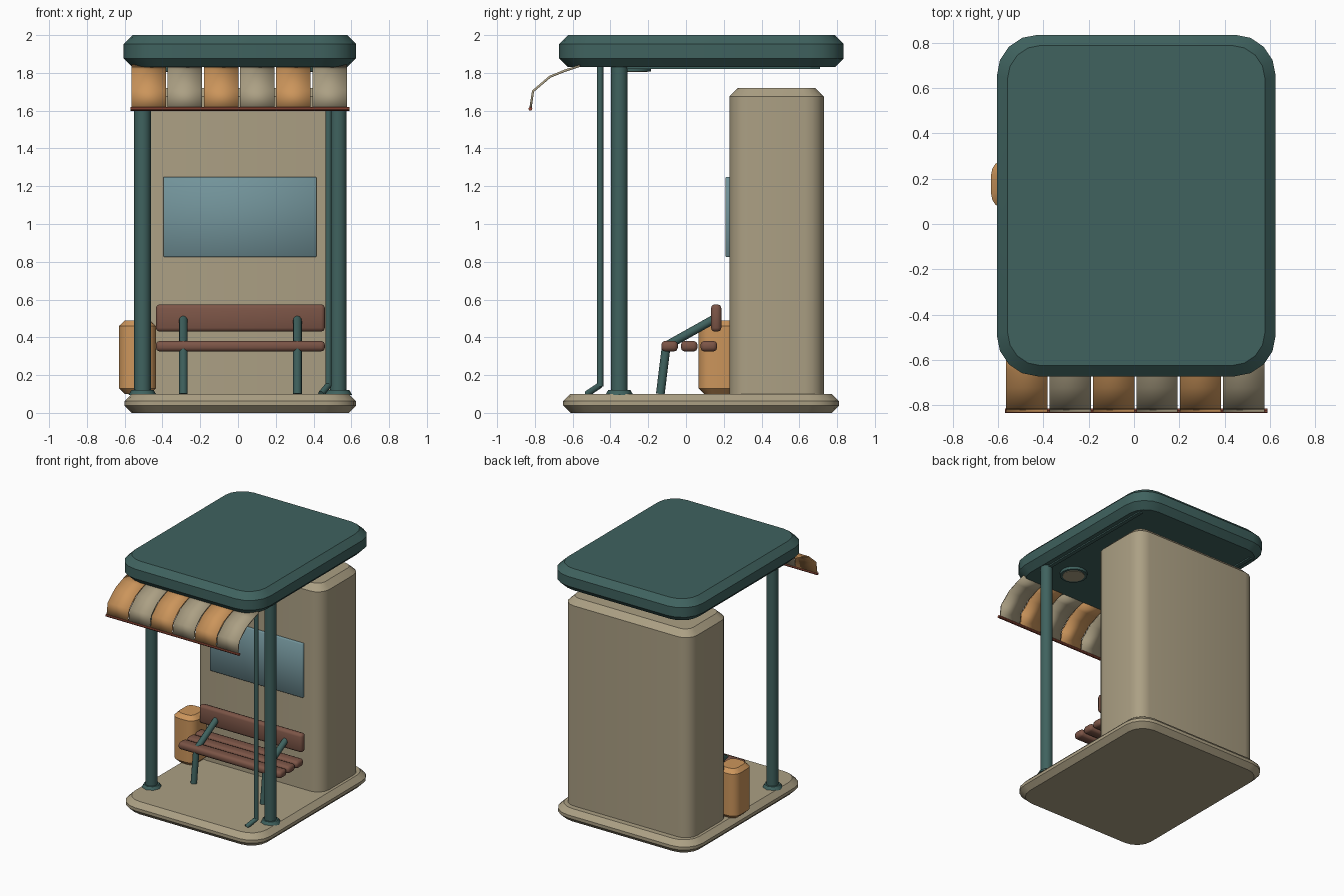
import bpy, bmesh, math
from mathutils import Vector

cube = bpy.data.objects.get("Cube")
if cube:
    bpy.data.objects.remove(cube, do_unlink=True)


def material(name, r, g, b):
    m = bpy.data.materials.new(name)
    m.use_nodes = True
    m.diffuse_color = (r, g, b, 1)
    bsdf = next(n for n in m.node_tree.nodes if n.type == 'BSDF_PRINCIPLED')
    bsdf.inputs["Base Color"].default_value = (r, g, b, 1)
    return m


TEAL = material("dark teal", .05, .122, .113)
BEIGE = material("beige", .41, .35, .23)
ORANGE = material("orange", .6, .3, .105)
BROWN = material("brown wood", .2, .09, .062)
BLUE = material("blue glass", .17, .295, .325)
RED = material("red trim", .3, .07, .04)

CX = 0.0125  # shelter centre line


def finish(name, bm, mat, angle=32):
    bmesh.ops.recalc_face_normals(bm, faces=bm.faces[:])
    mesh = bpy.data.meshes.new(name)
    bm.to_mesh(mesh)
    bm.free()
    mesh.materials.append(mat)
    mesh.shade_smooth()
    mesh.set_sharp_from_angle(angle=math.radians(angle))
    obj = bpy.data.objects.new(name, mesh)
    bpy.context.collection.objects.link(obj)
    return obj


def rounded_slab(name, xs, ys, zs, radius, edge, mat, segs=4):
    """Box with round vertical corners and chamfered top and bottom edges."""
    bm = bmesh.new()
    rings = []
    for z, inset in ((zs[0], edge), (zs[0] + edge, 0), (zs[1] - edge, 0), (zs[1], edge)):
        r = radius - inset * .7
        ring = []
        for q, (sx, sy) in enumerate(((1, 1), (0, 1), (0, 0), (1, 0))):
            cx = xs[sx] + (inset + r) * (1 - 2 * sx)
            cy = ys[sy] + (inset + r) * (1 - 2 * sy)
            for k in range(segs + 1):
                a = math.pi / 2 * (q + k / segs)
                ring.append(bm.verts.new((cx + r * math.cos(a), cy + r * math.sin(a), z)))
        rings.append(ring)
    n = len(rings[0])
    for low, high in zip(rings, rings[1:]):
        for i in range(n):
            j = (i + 1) % n
            bm.faces.new((low[i], low[j], high[j], high[i]))
    bm.faces.new(rings[0])
    bm.faces.new(rings[-1])
    return finish(name, bm, mat)


def box(name, xs, ys, zs, mat, bevel=0, segs=2):
    bm = bmesh.new()
    bmesh.ops.create_cube(bm, size=1)
    for v in bm.verts:
        v.co = [(lo + hi) / 2 + c * (hi - lo) for c, (lo, hi) in zip(v.co, (xs, ys, zs))]
    if bevel:
        bmesh.ops.bevel(bm, geom=bm.edges[:], offset=bevel, segments=segs,
                        profile=.5, affect='EDGES')
    return finish(name, bm, mat, 50)


def rod(name, start, end, radius, mat, sides=12, tip=None):
    start, end = Vector(start), Vector(end)
    axis = end - start
    bm = bmesh.new()
    bmesh.ops.create_cone(bm, cap_ends=True, segments=sides, radius1=radius,
                          radius2=radius if tip is None else tip, depth=axis.length)
    turn = axis.to_track_quat('Z', 'Y')
    for v in bm.verts:
        v.co = turn @ v.co + (start + end) / 2
    return finish(name, bm, mat, 40)


# Ground slab, rear block and roof
rounded_slab("base_slab", (-.6, .625), (-.65, .81), (0, .1), .16, .038, BEIGE)
rounded_slab("rear_block", (-.54, .565), (.23, .73), (.05, 1.72), .1, .045, BEIGE)
rounded_slab("roof", (-.605, .625), (-.672, .835), (1.83, 2), .18, .047, TEAL)

# Posts with feet, ceiling rails and lamps, one of each per side
for side, label in ((-1, "right"), (1, "left")):
    x = CX + side * .518
    rod(label + "_post", (x, -.353, .02), (x, -.353, 1.85), .044, TEAL, 16)
    rod(label + "_post_foot", (x, -.353, .095), (x, -.353, .122), .074, TEAL, 8, .058)
    box(label + "_ceiling_rail", (x - .015, x + .015), (-.35, .71), (1.82, 1.835), TEAL)
    lx = CX + side * .32
    rod(label + "_lamp_rim", (lx, -.285, 1.808), (lx, -.285, 1.835), .1, TEAL, 16)
    rod(label + "_lamp_lens", (lx, -.285, 1.804), (lx, -.285, 1.812), .08, BEIGE, 16)

# Rain pipe with a kicked-out spout
rod("rain_pipe", (.479, -.455, .14), (.479, -.455, 1.85), .017, TEAL, 10)
rod("rain_pipe_spout", (.479, -.455, .147), (.44, -.525, .1), .017, TEAL, 10)

# Window plate on the block
box("window", (-.395, .415), (.21, .24), (.825, 1.25), BLUE, .004, 1)

# Striped awning
profile = [(-.56, 1.838), (-.64, 1.812), (-.72, 1.78), (-.81, 1.703), (-.823, 1.615)]
stripe = .1915
for i in range(6):
    x0 = -.564 + i * stripe
    bm = bmesh.new()
    rows = [[bm.verts.new((x, y, z)) for x in (x0, x0 + stripe - .009)] for y, z in profile]
    for a, b in zip(rows, rows[1:]):
        bm.faces.new((a[0], a[1], b[1], b[0]))
    panel = finish("awning_panel_%d" % (i + 1), bm, BEIGE if i % 2 else ORANGE)
    solid = panel.modifiers.new("Thickness", 'SOLIDIFY')
    solid.thickness = .012
    solid.offset = 0
rod("awning_trim", (-.57, -.824, 1.61), (.59, -.824, 1.61), .0105, RED, 8)

# Bench: three seat slats, backrest and two side frames
length = (-.435, .46)
for i in range(3):
    y = -.131 + i * .104
    box("seat_slat_%d" % (i + 1), length, (y, y + .088), (.325, .381), BROWN, .02)
box("backrest", length, (.132, .187), (.43, .575), BROWN, .02)
for side, label in ((-1, "right"), (1, "left")):
    x = CX + side * .302
    rod(label + "_bench_leg", (x, -.136, .1), (x, -.104, .36), .023, TEAL)
    rod(label + "_bench_arm", (x, -.104, .355), (x, .16, .503), .023, TEAL)

# Litter bin beside the block
rounded_slab("litter_bin", (-.63, -.435), (.066, .285), (.1, .49), .065, .03, ORANGE)
